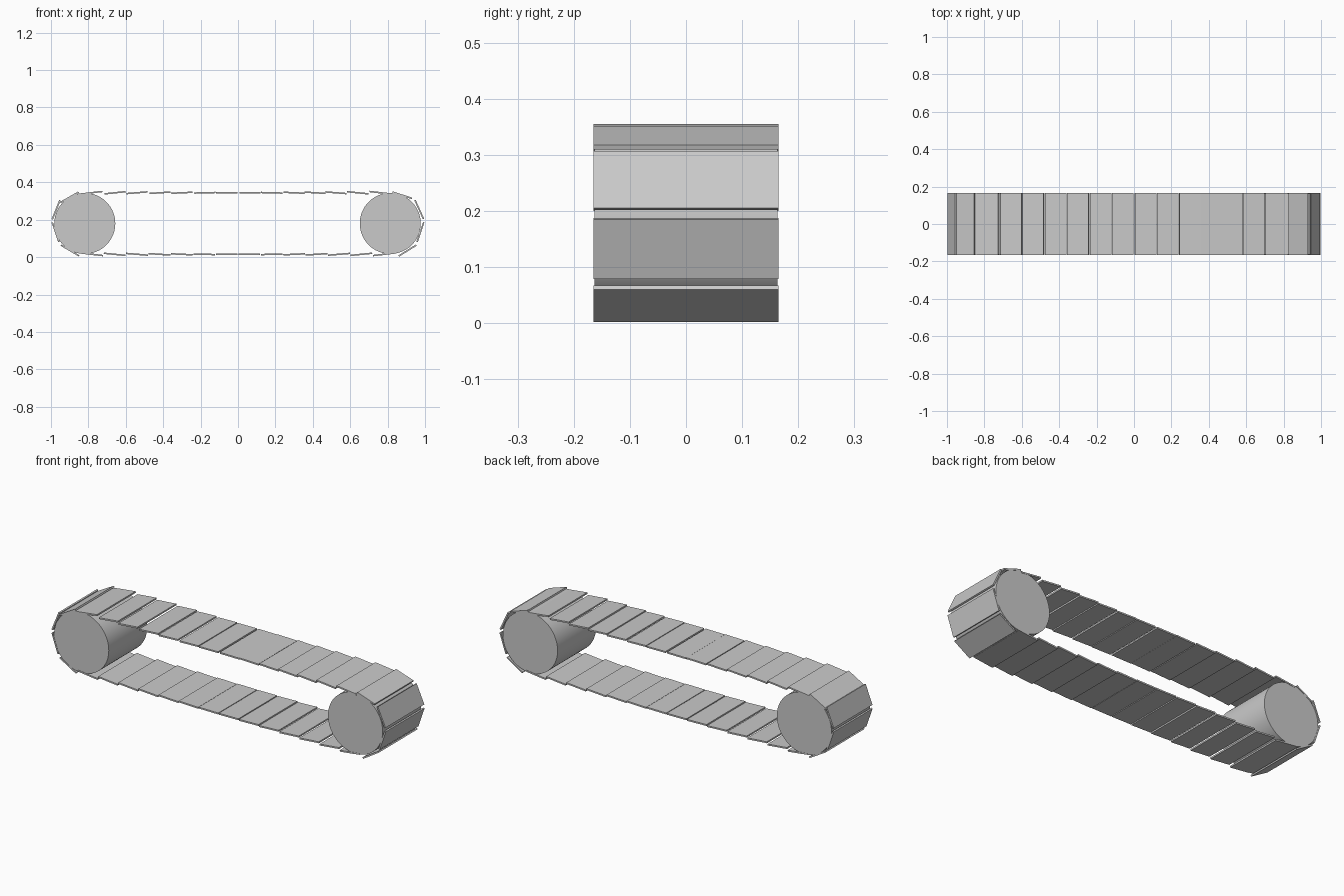
import bpy, math

if "Cube" in bpy.data.objects:
    bpy.data.objects.remove(bpy.data.objects["Cube"])

HALF_WIDTH = 0.165
THICK = 0.008

grey = bpy.data.materials.new("plain grey")
grey.diffuse_color = (0.59, 0.59, 0.59, 1)
grey.use_nodes = True
grey.node_tree.nodes["Principled BSDF"].inputs["Base Color"].default_value = grey.diffuse_color


def plate(name, x, z, angle, length=0.114):
    """Flat belt slat centred at x, z and pitched about y (positive = rising to +x)."""
    bpy.ops.mesh.primitive_cube_add(size=1, location=(x, 0, z), rotation=(0, -angle, 0))
    ob = bpy.context.object
    ob.name = name
    ob.scale = (length, 2 * HALF_WIDTH, THICK)
    ob.data.materials.append(grey)


def drum(name, x):
    """Solid roller lying along y."""
    bpy.ops.mesh.primitive_cylinder_add(vertices=64, radius=0.163, depth=2 * HALF_WIDTH - 0.003,
                                        location=(x, 0, 0.18), rotation=(math.pi / 2, 0, 0))
    ob = bpy.context.object
    ob.name = name
    ob.data.materials.append(grey)
    bpy.ops.object.shade_smooth_by_angle(angle=math.radians(40))


# Rollers
drum("left_roller", -0.819)
drum("right_roller", 0.814)

# Top run: slats lean up towards the middle, flattening at the centre
top_x = [-0.784, -0.657, -0.54, -0.417, -0.3, -0.177, -0.06, 0.064,
         0.18, 0.3, 0.412, 0.524, 0.64, 0.762]
for i, x in enumerate(top_x):
    plate(f"top_slat_{i}", x, 0.344, -0.12 * x / 0.78, 0.118 if abs(x) > 0.7 else 0.114)

# Bottom run: evenly spaced, leaning the other way
for i in range(14):
    x = -0.78 + 0.12 * i
    plate(f"bottom_slat_{i}", x, 0.015, 0.12 * x / 0.78, 0.116)

# Slats wrapped around the rollers, given by their end points in x and z
wraps = [
    (-0.95, 0.292, -0.853, 0.347), (-0.993, 0.202, -0.952, 0.304),
    (-0.993, 0.185, -0.957, 0.08), (-0.947, 0.064, -0.85, 0.007),
    (0.826, 0.348, 0.93, 0.314), (0.946, 0.305, 0.992, 0.204),
    (0.993, 0.186, 0.957, 0.08), (0.953, 0.064, 0.86, 0.006),
]
for i, (x1, z1, x2, z2) in enumerate(wraps):
    plate(f"wrap_slat_{i}", (x1 + x2) / 2, (z1 + z2) / 2,
          math.atan2(z2 - z1, x2 - x1), math.hypot(x2 - x1, z2 - z1))
